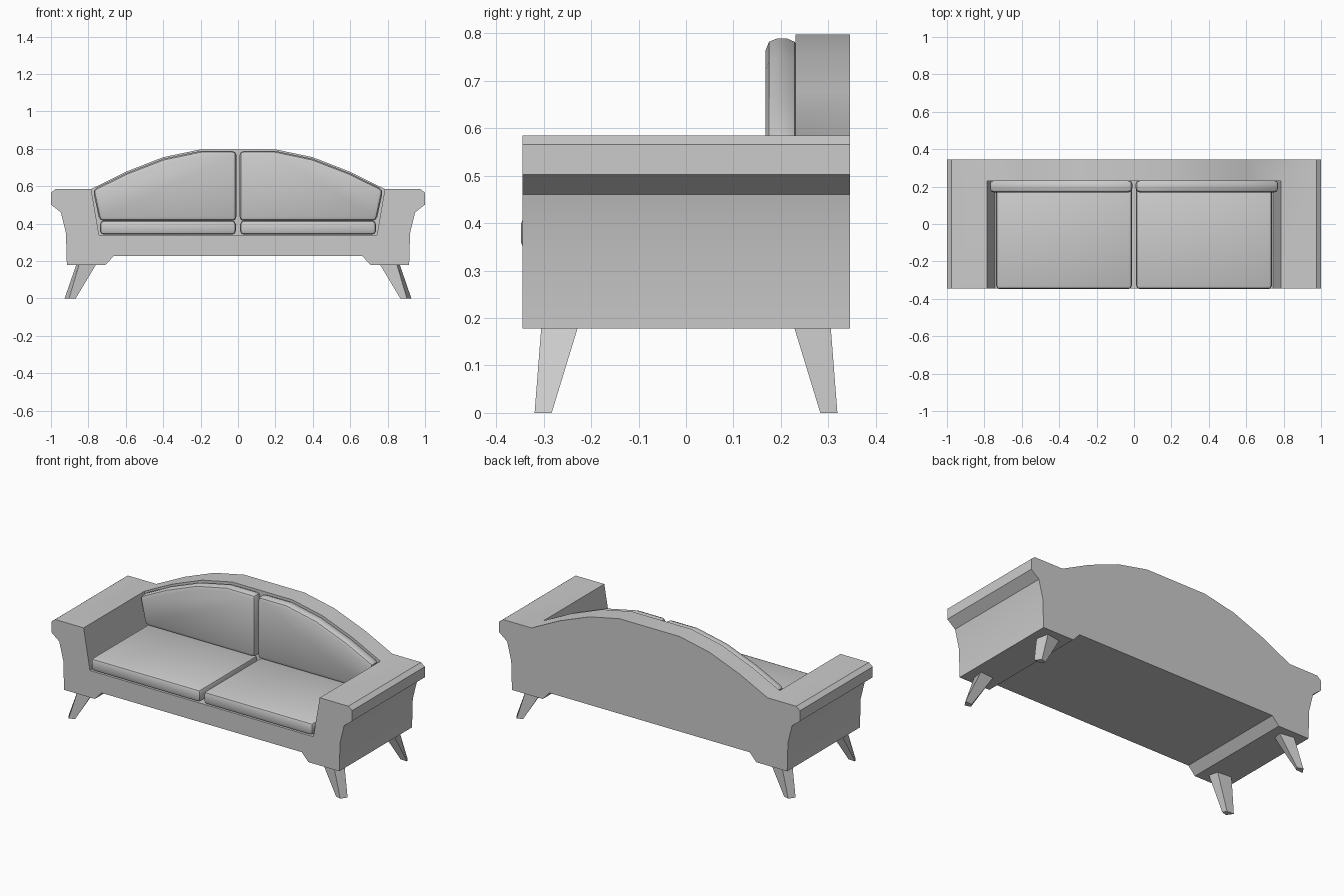
import bpy, bmesh

if "Cube" in bpy.data.objects:
    bpy.data.objects.remove(bpy.data.objects["Cube"])

FRONT, MID, BACK = -0.345, 0.231, 0.346


def finish(name, bm, angle=0.6):
    bmesh.ops.remove_doubles(bm, verts=bm.verts, dist=1e-5)
    bmesh.ops.recalc_face_normals(bm, faces=bm.faces)
    mesh = bpy.data.meshes.new(name)
    bm.to_mesh(mesh)
    bm.free()
    obj = bpy.data.objects.new(name, mesh)
    bpy.context.collection.objects.link(obj)
    bpy.ops.object.select_all(action='DESELECT')
    obj.select_set(True)
    bpy.context.view_layer.objects.active = obj
    bpy.ops.object.shade_smooth_by_angle(angle=angle)
    return obj


def cap(bm, pts, y):
    bm.faces.new([bm.verts.new((x, y, z)) for x, z in pts])


def strip(bm, pts, y0, y1):
    for (xa, za), (xb, zb) in zip(pts, pts[1:]):
        bm.faces.new([bm.verts.new(p) for p in
                      ((xa, y0, za), (xb, y0, zb), (xb, y1, zb), (xa, y1, za))])


def both_sides(half):
    # right-hand points followed by their mirror image, in reverse order
    return half + [(-x, z) for x, z in reversed(half)]


# Frame: rolled arms, apron and arched back as one shell
shell = both_sides([(0.785, 0.585), (0.975, 0.585), (1.0, 0.565), (1.0, 0.502),
                    (0.947, 0.46), (0.92, 0.35), (0.915, 0.178), (0.71, 0.178),
                    (0.665, 0.226)])
well = [(-0.785, 0.585), (-0.743, 0.34), (0.743, 0.34), (0.785, 0.585)]
arch = [(0.785, 0.585), (0.6, 0.677), (0.4, 0.755), (0.2, 0.797)]
arch = both_sides(arch)
bm = bmesh.new()
cap(bm, shell + well[1:3], FRONT)
cap(bm, shell + arch[::-1][1:-1], BACK)
cap(bm, well[1:3] + arch, MID)
strip(bm, shell, FRONT, MID)
strip(bm, shell, MID, BACK)
strip(bm, well, FRONT, MID)
strip(bm, arch, MID, BACK)
finish("sofa_frame", bm)


def cushion(name, pts, y0, y1, bevel, side):
    pts = [(x * side, z) for x, z in pts]
    bm = bmesh.new()
    cap(bm, pts, y0)
    cap(bm, pts, y1)
    strip(bm, pts + pts[:1], y0, y1)
    bmesh.ops.remove_doubles(bm, verts=bm.verts, dist=1e-5)
    bmesh.ops.recalc_face_normals(bm, faces=bm.faces)
    # round only the rim edges, keeping the arch facets as they are
    edges = [e for e in bm.edges if e.calc_face_angle(0) > 0.6]
    bmesh.ops.bevel(bm, geom=edges, offset=bevel, segments=2, profile=0.5,
                    affect='EDGES', clamp_overlap=True)
    finish(name, bm)


# Seat and back cushions, one pair per side
seat = [(0.012, 0.342), (0.737, 0.342), (0.737, 0.416), (0.012, 0.416)]
rest = [(0.008, 0.414), (0.74, 0.414), (0.776, 0.582), (0.597, 0.67),
        (0.398, 0.747), (0.198, 0.789), (0.008, 0.789)]
for side, word in ((1, "right"), (-1, "left")):
    cushion("seat_cushion_" + word, seat, -0.348, 0.21, 0.018, side)
    cushion("back_cushion_" + word, rest, 0.168, 0.236, 0.024, side)

# Splayed tapering legs
top = [(0.76, -0.29), (0.85, -0.305), (0.865, -0.228), (0.775, -0.235)]
foot = [(0.868, -0.308), (0.903, -0.319), (0.927, -0.283), (0.882, -0.285)]
for sx, h in ((1, "right"), (-1, "left")):
    for sy, d in ((1, "front"), (-1, "back")):
        bm = bmesh.new()
        a = [bm.verts.new((x * sx, y * sy, 0.18)) for x, y in top]
        b = [bm.verts.new((x * sx, y * sy, 0)) for x, y in foot]
        bm.faces.new(a)
        bm.faces.new(b)
        for i in range(4):
            j = (i + 1) % 4
            bm.faces.new((a[i], a[j], b[j], b[i]))
        finish(f"{d}_leg_{h}", bm)
